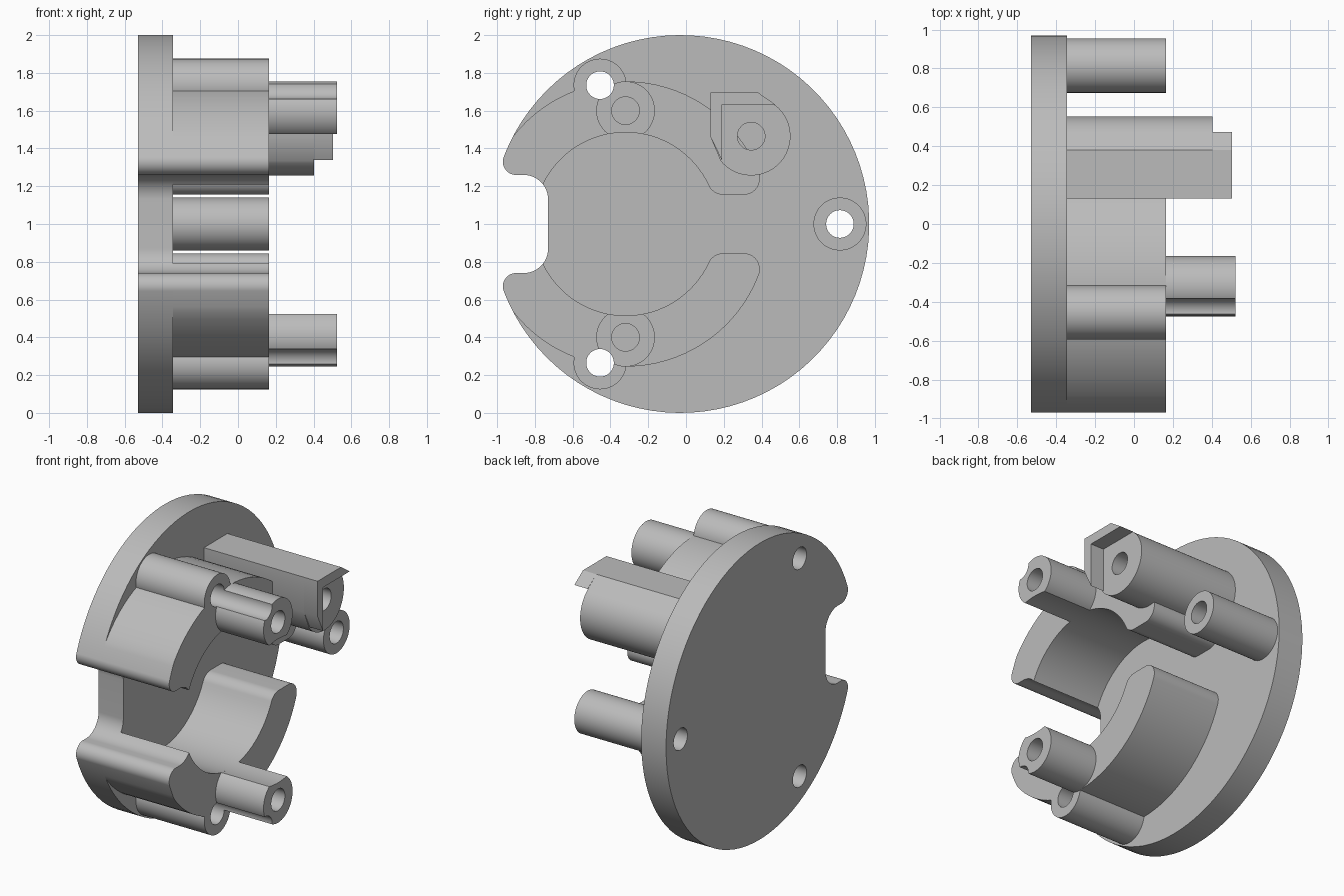
import bpy, bmesh
from math import cos, sin, radians

old = bpy.data.objects.get("Cube")
if old:
    bpy.data.objects.remove(old, do_unlink=True)

grey = bpy.data.materials.new("plain grey")
grey.use_nodes = True
grey.diffuse_color = (0.5, 0.5, 0.5, 1)
grey.node_tree.nodes["Principled BSDF"].inputs["Base Color"].default_value = (0.5, 0.5, 0.5, 1)

# Main stations along x
BACK, FACE, WALL, TIP = -0.53, -0.345, 0.165, 0.523
DISC, BORE = (-0.03, 1.0), (-0.32, 1.0)
POST, PEG, BOX = (-0.455, 1.735), (-0.32, 1.6), (0.345, 1.465)
HOLE_R = 0.073


def arc(centre, r, a, b):
    """Points (y, z) on an arc from angle a to angle b in degrees."""
    n = max(4, int(abs(b - a) / 4))
    steps = [radians(a + (b - a) * i / n) for i in range(n + 1)]
    return [(centre[0] + r * cos(t), centre[1] + r * sin(t)) for t in steps]


def flip(points):
    return [(y, 2 - z) for y, z in points]


def solid(name, points, x0, x1):
    """Extrude a y-z outline along x."""
    clean = []
    for p in points:
        if all(abs(p[0] - q[0]) + abs(p[1] - q[1]) > 0.001 for q in clean[-1:] + clean[:1]):
            clean.append(p)
    bm = bmesh.new()
    face = bm.faces.new([bm.verts.new((x0, y, z)) for y, z in clean])
    new = bmesh.ops.extrude_face_region(bm, geom=[face])["geom"]
    moved = [v for v in new if isinstance(v, bmesh.types.BMVert)]
    bmesh.ops.translate(bm, verts=moved, vec=(x1 - x0, 0, 0))
    bmesh.ops.recalc_face_normals(bm, faces=bm.faces)
    mesh = bpy.data.meshes.new(name)
    bm.to_mesh(mesh)
    bm.free()
    mesh.materials.append(grey)
    ob = bpy.data.objects.new(name, mesh)
    bpy.context.collection.objects.link(ob)
    return ob


def rod(name, centre, r, x0, x1):
    return solid(name, arc(centre, r, 0, 360), x0, x1)


def combine(ob, other, operation):
    """Apply a boolean and remove the tool object."""
    bpy.context.view_layer.objects.active = ob
    mod = ob.modifiers.new(operation.lower(), "BOOLEAN")
    mod.operation, mod.solver, mod.object = operation, "EXACT", other
    bpy.ops.object.modifier_apply(modifier=mod.name)
    bpy.data.objects.remove(other, do_unlink=True)


def drill(ob, centre, x0, x1):
    combine(ob, rod("drill", centre, HOLE_R, x0, x1), "DIFFERENCE")


parts = []

# Round base plate with a rounded notch at the front
lip = (-0.8995, 1.33)
corner = (-0.86, 1.13)
half_notch = arc(lip, 0.07, 159.2, 270) + arc(corner, 0.13, 90, 0)
outline = arc(DISC, 1, -159.2, 159.2) + half_notch + flip(half_notch)[::-1]
plate = solid("base_plate", outline, BACK, FACE)
for centre in (POST, flip([POST])[0], (0.815, 1.0)):
    drill(plate, centre, -1, 1)
parts.append(plate)

# Curved jaw wall, its screw post and its peg, repeated below
jaw = (arc(BORE, 0.755, 142.1, 21) + arc((0.3056, 1.24), 0.085, 21, -90)
       + arc((0.197, 1.24), 0.085, -90, -155.1) + arc(BORE, 0.485, 24.9, 154.3)
       + arc(corner, 0.13, 37.8, 90) + arc(lip, 0.07, 270, 159.2)
       + arc(DISC, 1, 159.2, 152.4))
peg = arc(PEG, 0.155, -53.1, 233.1) + arc(BORE, 0.485, 101.06, 78.94)
for side in ("upper", "lower"):
    place = flip if side == "lower" else list
    post_at, peg_at = place([POST])[0], place([PEG])[0]
    wall = solid(side + "_jaw", place(jaw), FACE, WALL)
    combine(wall, rod("post", post_at, 0.14, FACE, WALL), "UNION")
    drill(wall, post_at, -1, 1)
    drill(wall, peg_at, -0.1, 1)
    pin = solid(side + "_peg", place(peg), WALL, TIP)
    drill(pin, post_at, -1, 1)
    drill(pin, peg_at, -0.1, 1)
    parts += [wall, pin]

# Separate rear screw post
rear = rod("rear_post", (0.815, 1.0), 0.14, FACE, WALL)
drill(rear, (0.815, 1.0), -1, 1)
parts.append(rear)

# Square-cornered pillar with a raised rim along two sides
top, left = [(0.13, 1.697), (0.38, 1.697)], (0.13, 1.46)
pillar = solid("pillar", top + arc(BOX, 0.208, 52.5, -141) + [left], FACE, 0.403)
drill(pillar, BOX, -0.1, 1)
rim = solid("pillar_rim", top + [(0.472, 1.633), (0.19, 1.633), (0.19, 1.338), left],
            0.403, 0.503)
parts += [pillar, rim]

# Smooth the curved walls, keep the edges sharp
bpy.ops.object.select_all(action="DESELECT")
for ob in parts:
    ob.select_set(True)
bpy.context.view_layer.objects.active = plate
bpy.ops.object.shade_smooth_by_angle(angle=radians(30))
